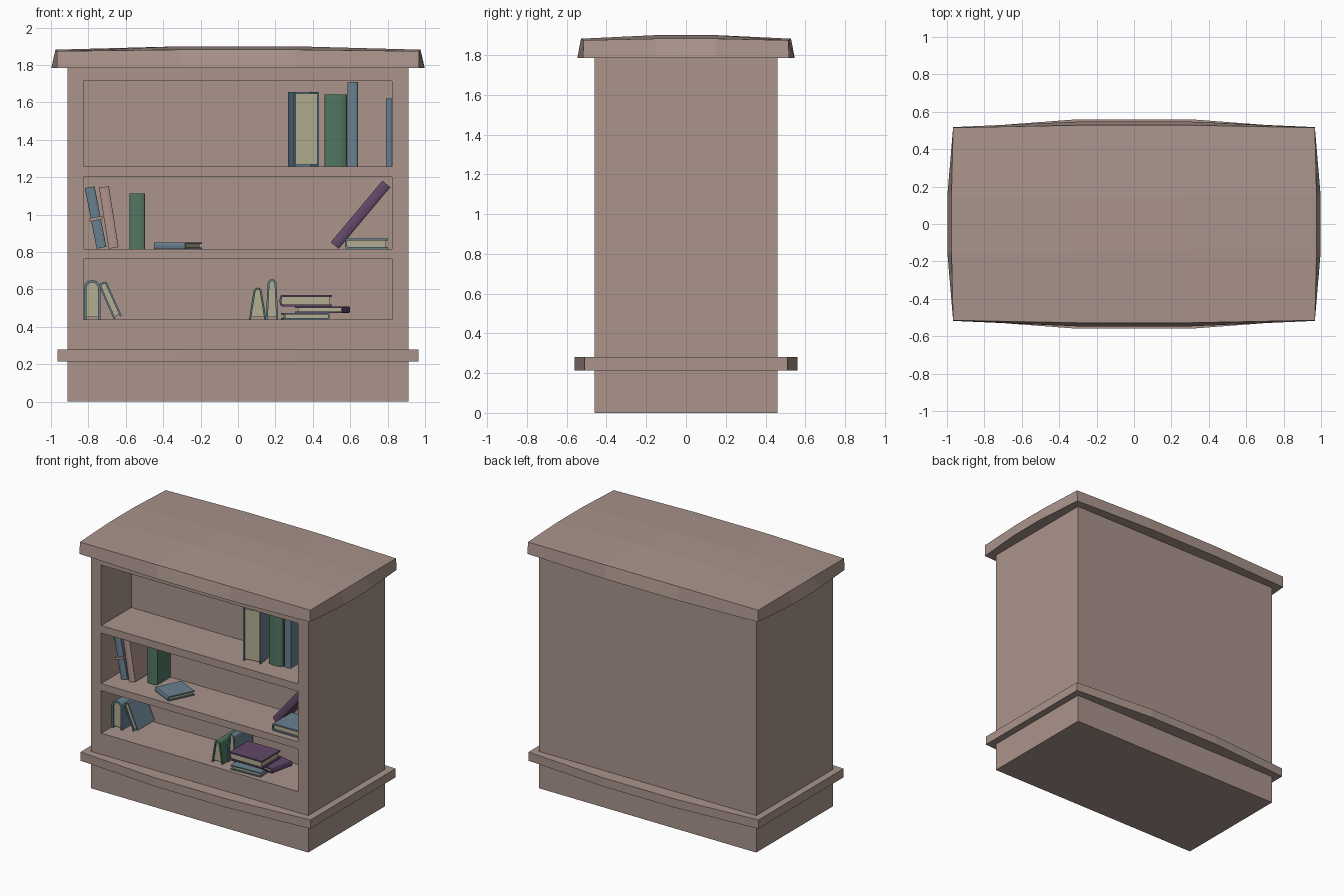
import bpy, bmesh, math
from mathutils import Matrix, Vector

if "Cube" in bpy.data.objects:
    bpy.data.objects.remove(bpy.data.objects["Cube"])

def material(name, rgb):
    m = bpy.data.materials.new(name)
    m.diffuse_color = (*rgb, 1)
    m.use_nodes = True
    m.node_tree.nodes["Principled BSDF"].inputs["Base Color"].default_value = m.diffuse_color
    return m

WOOD = material("wood", (.40, .295, .26))
BLUE = material("blue_cover", (.14, .22, .275))
GREEN = material("green_cover", (.084, .18, .122))
PURPLE = material("purple_cover", (.122, .067, .138))
ROSE = material("rose_cover", (.44, .30, .27))
CREAM = material("cream_pages", (.456, .423, .287))

def finish(name, bm, mat, matrix=Matrix()):
    bmesh.ops.recalc_face_normals(bm, faces=bm.faces)
    me = bpy.data.meshes.new(name)
    bm.to_mesh(me)
    bm.free()
    me.materials.append(mat)
    ob = bpy.data.objects.new(name, me)
    ob.matrix_world = matrix
    bpy.context.collection.objects.link(ob)
    return ob

def add_box(bm, lo, hi):
    lo, hi = Vector(lo), Vector(hi)
    m = Matrix.Translation((lo + hi) / 2) @ Matrix.Diagonal((*(hi - lo), 1))
    bmesh.ops.create_cube(bm, size=1, matrix=m)

def prism(pts, z0, z1):
    bm = bmesh.new()
    a = [bm.verts.new((x, y, z0)) for x, y in pts]
    b = [bm.verts.new((x, y, z1)) for x, y in pts]
    bm.faces.new(a)
    bm.faces.new(b)
    for i in range(len(pts)):
        j = (i + 1) % len(pts)
        bm.faces.new((a[i], a[j], b[j], b[i]))
    return bm

def rot(deg, axis):
    return Matrix.Rotation(math.radians(deg), 4, axis)

# cabinet body with three shelf openings
bm = bmesh.new()
add_box(bm, (-.912, -.46, 0), (.912, .46, 1.8))
body = finish("cabinet_body", bm, WOOD)
bm = bmesh.new()
for z0, z1 in ((.44, .763), (.817, 1.2), (1.257, 1.715)):
    add_box(bm, (-.826, -.7, z0), (.824, -.1, z1))
cutter = finish("shelf_cutter", bm, WOOD)
cutter.hide_render = True
mod = body.modifiers.new("openings", "BOOLEAN")
mod.operation = "DIFFERENCE"
mod.solver = "EXACT"
mod.object = cutter
bpy.context.view_layer.objects.active = body
bpy.ops.object.modifier_apply(modifier=mod.name)
bpy.data.objects.remove(cutter)

# bowed base trim
trim = [(-.965, -.51), (-.3, -.56), (.3, -.56), (.965, -.51),
        (.965, .51), (.3, .56), (-.3, .56), (-.965, .51)]
finish("base_trim", prism(trim, .214, .28), WOOD)

# bowed, slightly domed lid that flares downward
bm = bmesh.new()
top, ring = {}, {}
for i, sx in enumerate((-1, -.31, .31, 1)):
    for j, sy in enumerate((-1, -.29, .29, 1)):
        ex, ey = abs(sx) == 1, abs(sy) == 1
        x = math.copysign((.967 if ey else .976) if ex else .305, sx)
        y = math.copysign((.515 if ex else .528) if ey else .15, sy)
        z = 1.874 if ex and ey else 1.882 if ex or ey else 1.9
        top[i, j] = bm.verts.new((x, y, z))
        if ex or ey:
            xb = math.copysign((.967 if ey else .998) if ex else .305, sx)
            yb = math.copysign((.518 if ex else .547) if ey else .15, sy)
            ring[i, j] = bm.verts.new((xb, yb, 1.785))
for i in range(3):
    for j in range(3):
        bm.faces.new((top[i, j], top[i+1, j], top[i+1, j+1], top[i, j+1]))
loop = ([(i, 0) for i in range(3)] + [(3, j) for j in range(3)]
        + [(i, 3) for i in (3, 2, 1)] + [(0, j) for j in (3, 2, 1)])
for a, b in zip(loop, loop[1:] + loop[:1]):
    bm.faces.new((top[a], top[b], ring[b], ring[a]))
bm.faces.new([ring[k] for k in loop])
finish("lid", bm, WOOD)

# book: x = thickness, spine at y = 0, height along z
def outline(w0, w1, y0, y1, r):
    arc = [(-w0 * math.cos(math.pi * k / 6), y0 + r - r * math.sin(math.pi * k / 6))
           for k in range(7)]
    return [(-w1, y1)] + arc + [(w1, y1)]

def book(name, color, t, d, h, loc, pose, taper=1, bulge=.35, c=.01):
    m = Matrix.Translation(loc) @ pose
    w1, w0 = t / 2, t / 2 * taper
    r = w0 * bulge
    outer = outline(w0, w1, 0, d, r)
    inner = outline(w0 - c, w1 - c, c, d, r * .9)
    finish(name + "_cover", prism(outer + inner[::-1], 0, h), color, m)
    pages = outline(w0 - c, w1 - c, c, d - .012, r * .9)
    finish(name + "_pages", prism(pages, .01, h - .01), CREAM, m)
    return m

def upright(lean=0, yaw=0):          # spine to the front
    return rot(yaw, 'Z') @ rot(lean, 'Y')

def end_on(roll=0, yaw=0):           # spine up, page ends to the front
    return rot(yaw, 'Z') @ rot(roll, 'Y') @ rot(-90, 'X')

# top shelf
F = 1.257
book("top_blue_open_book", BLUE, .135, .26, .40, (.33, -.1, F), upright(0, 188))
book("top_green_book", GREEN, .12, .2, .385, (.522, -.31, F), upright())
book("top_blue_book", BLUE, .056, .19, .453, (.613, -.29, F), upright())
book("top_thin_blue_book", BLUE, .031, .19, .363, (.807, -.29, F), upright())

# middle shelf
F = .817
m = book("banded_blue_book", BLUE, .053, .2, .33, (-.73, -.33, F + .006), upright(-11))
bm = bmesh.new()
add_box(bm, (-.036, -.01, .15), (.036, .21, .167))
finish("book_band", bm, ROSE, m)
book("rose_book", ROSE, .053, .2, .33, (-.665, -.33, F + .005), upright(-9))
book("middle_green_book", GREEN, .084, .2, .295, (-.538, -.27, F), upright())
flat = rot(-26, 'Z') @ rot(90, 'Y')
book("flat_blue_book", BLUE, .034, .21, .185, (-.45, -.355, F + .017), flat, c=.008)
book("leaning_purple_book", PURPLE, .055, .19, .43, (.517, -.3, F + .018), upright(40))
book("flat_open_blue_book", BLUE, .055, .23, .22, (.572, -.41, F + .0275), end_on(-90))

# bottom shelf
F = .44
book("arched_blue_book", BLUE, .088, .21, .22, (-.779, -.34, F + .21), end_on(), bulge=.8, c=.013)
book("leaning_blue_book", BLUE, .046, .205, .2, (-.726, -.31, F + .197), end_on(-24))
book("tapered_green_book", GREEN, .092, .17, .22, (.105, -.4, F + .17), end_on(), .5, 1)
book("tapered_blue_book", BLUE, .066, .215, .22, (.182, -.34, F + .215), end_on(), .72, 1)
book("stack_lower_blue_book", BLUE, .034, .25, .2, (.49, -.42, F + .017), end_on(90, 3), c=.008)
book("stack_middle_purple_book", PURPLE, .034, .26, .19, (.56, -.39, F + .052), end_on(90, -12), c=.008)
book("stack_upper_purple_book", PURPLE, .06, .28, .22, (.222, -.43, F + .1), end_on(-90))
